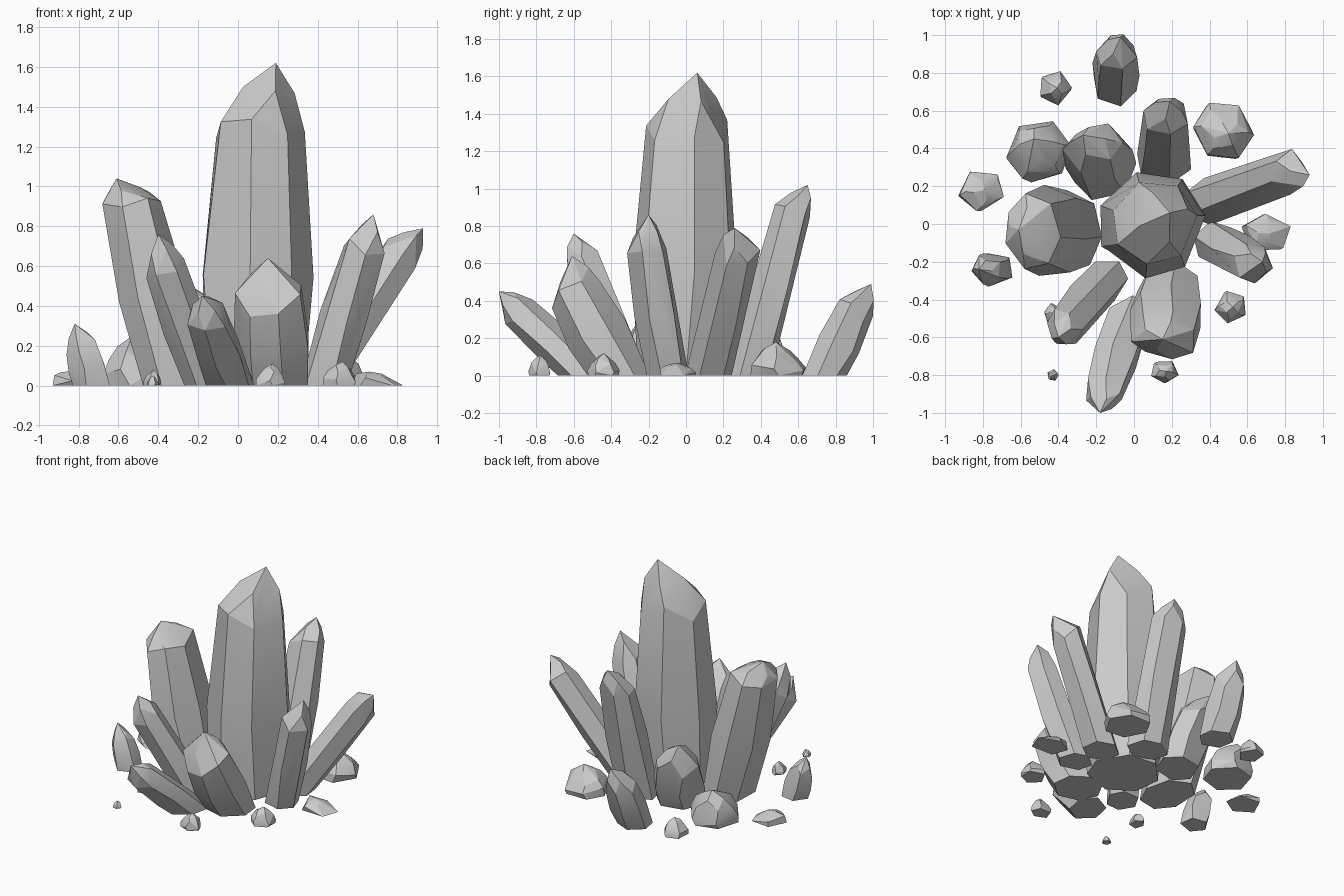
import bpy, bmesh, math, random
from mathutils import Vector

if "Cube" in bpy.data.objects:
    bpy.data.objects.remove(bpy.data.objects["Cube"], do_unlink=True)

random.seed(7)

stone = bpy.data.materials.new("grey_stone")
stone.use_nodes = True
GREY = (0.6, 0.6, 0.6, 1)
stone.diffuse_color = GREY
stone.node_tree.nodes["Principled BSDF"].inputs["Base Color"].default_value = GREY


def crystal(name, base, shoulder, tip, side, depth, sides=6, foot=0.95, neck=0.9, belly=0.5, turn=0.3):
    """Leaning faceted prism: foot cut by the ground, belly, shoulder, crown and point."""
    base, shoulder, tip = Vector((*base, 0)), Vector(shoulder), Vector(tip)
    axis = (shoulder - base).normalized()
    lean = Vector((axis.x, axis.y, 0)).normalized()
    across = Vector((-lean.y, lean.x, 0))
    thick = across.cross(axis)
    bm = bmesh.new()

    def ring(centre, scale, count, jitter, ground=False):
        for i in range(count):
            a = turn + math.tau * (i + random.uniform(-0.12, 0.12)) / count
            p = centre + scale * (across * side * math.cos(a) + thick * depth * math.sin(a))
            if ground:
                p -= axis * (p.z / axis.z)
            else:
                p += axis * random.uniform(-jitter, jitter)
            p.z = max(p.z, 0)
            bm.verts.new(p)

    length = (tip - shoulder).length
    ring(base, foot, sides, 0, True)
    ring(base.lerp(shoulder, belly), 1.04, sides, 0)
    ring(shoulder, neck, sides, length * 0.25)
    ring(shoulder.lerp(tip, 0.55), neck * 0.6, 4, length * 0.08)
    bm.verts.new(tip)

    # Wrap the points in a convex shell and merge flat areas
    hull = bmesh.ops.convex_hull(bm, input=bm.verts)
    loose = {g for g in hull["geom_interior"] + hull["geom_unused"]
             if isinstance(g, bmesh.types.BMVert)}
    bmesh.ops.delete(bm, geom=list(loose), context="VERTS")
    bmesh.ops.dissolve_limit(bm, angle_limit=math.radians(6), verts=bm.verts, edges=bm.edges)
    bmesh.ops.recalc_face_normals(bm, faces=bm.faces)
    mesh = bpy.data.meshes.new(name)
    bm.to_mesh(mesh)
    bm.free()
    mesh.materials.append(stone)
    obj = bpy.data.objects.new(name, mesh)
    bpy.context.collection.objects.link(obj)
    bpy.ops.object.select_all(action="DESELECT")
    obj.select_set(True)
    bpy.context.view_layer.objects.active = obj
    bpy.ops.object.shade_smooth_by_angle(angle=math.radians(18))


# Main cluster
crystal("main_crystal", (.08, -.01), (.11, .01, 1.31), (.19, .06, 1.62), .275, .28, 7, .9, .82, .42)
crystal("right_large_crystal", (-.33, -.04), (-.535, -.04, .91), (-.61, -.03, 1.04), .245, .175, 7, .9, .85)
crystal("back_tall_crystal", (.16, .33), (.17, .57, .88), (.19, .65, 1.02), .15, .12, 6, 1, .85, .55)
crystal("left_back_crystal", (.39, .12), (.82, .275, .66), (.93, .26, .79), .125, .11, 6, 1, .95)
crystal("left_front_crystal", (.43, -.1), (.63, -.21, .68), (.68, -.2, .86), .12, .12)
crystal("front_wide_crystal", (.19, -.36), (.16, -.59, .44), (.15, -.61, .64), .19, .165, 7, .9, .92)
crystal("front_right_crystal", (-.15, -.3), (-.37, -.55, .6), (-.4, -.6, .76), .12, .115)
crystal("front_low_crystal", (-.04, -.53), (-.16, -.89, .34), (-.18, -1, .45), .12, .105, 6, 1, .93)
crystal("back_right_crystal", (-.15, .27), (-.22, .41, .36), (-.27, .47, .52), .18, .14)

# Separate points around the cluster
crystal("back_low_crystal", (-.1, .74), (-.09, .9, .34), (-.07, .99, .49), .125, .115)
crystal("right_outer_crystal", (-.73, -.24), (-.78, -.24, .18), (-.82, -.24, .31), .09, .095, 5, 1)
crystal("back_right_boulder", (-.5, .38), (-.51, .4, .13), (-.53, .45, .25), .17, .16, 6, 1, .82)
crystal("back_left_boulder", (.47, .49), (.48, .5, .1), (.5, .48, .18), .16, .15, 6, 1, .8)

# Loose shards: x, y, peak height, half width along x and y
shards = [(.7, -.05, .06, .13, .1), (.51, -.44, .12, .085, .085), (.16, -.78, .11, .075, .06),
          (-.43, -.8, .05, .03, .03), (-.43, -.48, .08, .045, .06), (-.81, .18, .07, .12, .11),
          (-.42, .72, .12, .085, .09)]
for i, (x, y, h, w, d) in enumerate(shards):
    crystal(f"shard_{i + 1}", (x, y), (x + w * .1, y, h * .55), (x + w * .15, y, h),
            d, w, 5, 1, .8, .4, i * .9)
